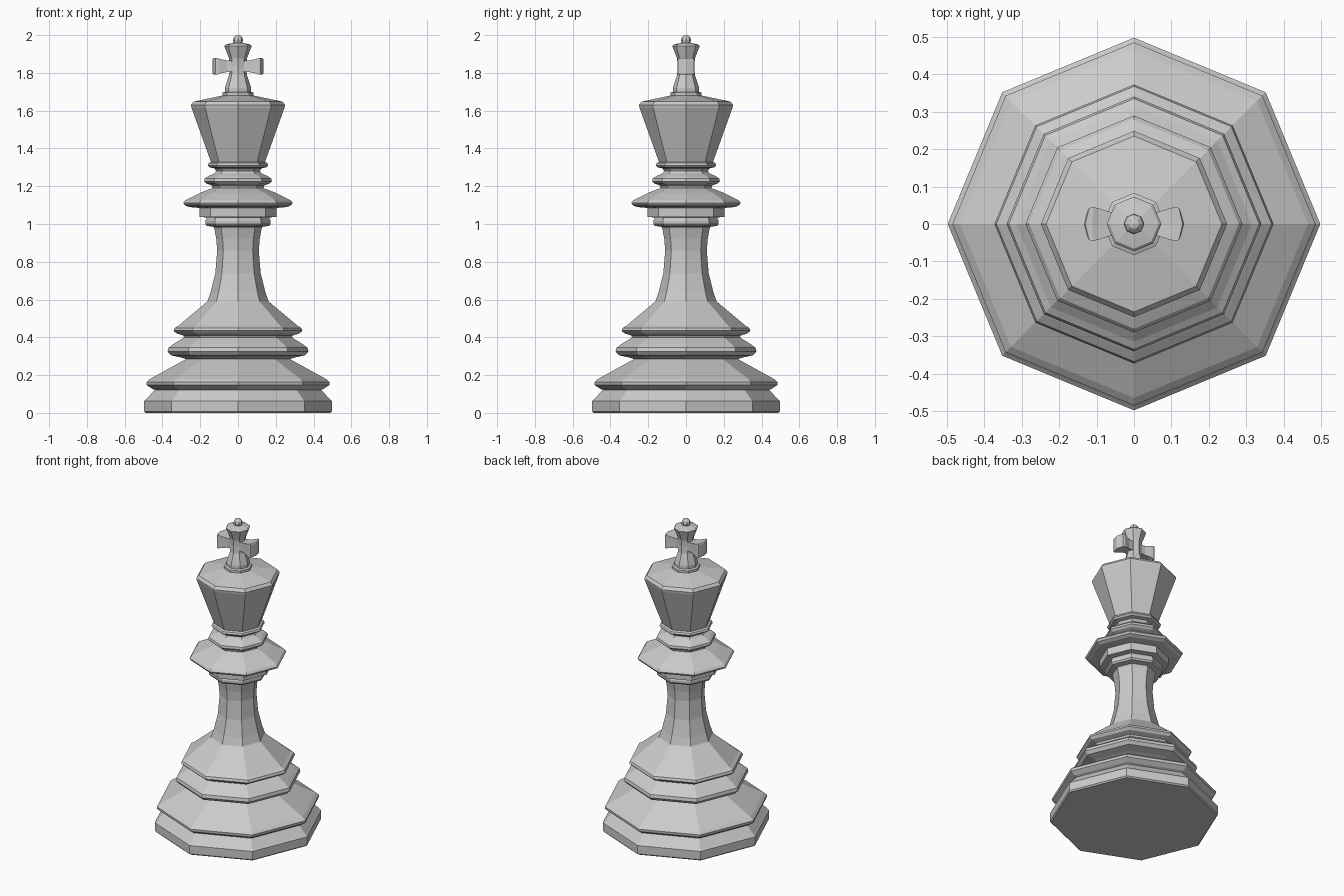
import bpy, bmesh, math

if "Cube" in bpy.data.objects:
    bpy.data.objects.remove(bpy.data.objects["Cube"])

SIDES = 8


def finish(name, bm):
    bmesh.ops.recalc_face_normals(bm, faces=bm.faces[:])
    mesh = bpy.data.meshes.new(name)
    bm.to_mesh(mesh)
    bm.free()
    obj = bpy.data.objects.new(name, mesh)
    bpy.context.collection.objects.link(obj)
    return obj


def loft(bm, rings, cap_start, cap_end):
    n = len(rings[0])
    for a, b in zip(rings, rings[1:]):
        for i in range(n):
            j = (i + 1) % n
            bm.faces.new((a[i], a[j], b[j], b[i]))
    if cap_start:
        bm.faces.new(rings[0][::-1])
    if cap_end:
        bm.faces.new(rings[-1])


def lathe(name, profile, bottom=False, top=False):
    """Eight-sided turning with corners on the x and y axes; profile is (radius, z)."""
    bm = bmesh.new()
    angles = [2 * math.pi * i / SIDES for i in range(SIDES)]
    rings = [[bm.verts.new((r * math.cos(a), r * math.sin(a), z)) for a in angles]
             for r, z in profile]
    loft(bm, rings, bottom, top)
    return finish(name, bm)


# Stepped foot; neighbouring parts share their end rings, so joins stay open
lathe("base", [(.49, 0), (.498, .008), (.498, .062), (.49, .069),
               (.44, .122), (.455, .128), (.483, .147), (.485, .163), (.465, .18),
               (.275, .285), (.30, .293), (.355, .305), (.373, .325), (.368, .345),
               (.345, .362), (.285, .40), (.29, .41), (.325, .42), (.341, .435),
               (.335, .45), (.315, .462)], bottom=True)

# Waisted stem
lathe("stem", [(.315, .462), (.162, .59), (.145, .64), (.12, .74),
               (.11, .86), (.115, .92), (.125, .975)])

# Collar: step rings, wide disc and two small rings
lathe("collar", [(.125, .975), (.13, .985), (.165, .99), (.173, 1.0), (.173, 1.015),
                 (.165, 1.035), (.205, 1.037), (.205, 1.085), (.26, 1.09),
                 (.283, 1.10), (.29, 1.112), (.28, 1.125), (.20, 1.165),
                 (.135, 1.19), (.14, 1.205), (.165, 1.213), (.179, 1.225),
                 (.176, 1.24), (.16, 1.252), (.125, 1.268), (.115, 1.28),
                 (.125, 1.295), (.15, 1.30), (.16, 1.31), (.155, 1.322), (.143, 1.328)])

# Flared head with shallow roof
lathe("head", [(.143, 1.328), (.246, 1.615), (.249, 1.63), (.235, 1.648), (.083, 1.68)])

# Upright of the finial
lathe("finial_post", [(.083, 1.68), (.083, 1.695), (.07, 1.70), (.07, 1.72),
                      (.062, 1.745), (.047, 1.79), (.044, 1.835), (.047, 1.875),
                      (.066, 1.925), (.073, 1.943), (.066, 1.95), (.02, 1.96)], top=True)

# Flared side arms with slightly bulged ends: stations are (x, half depth, half height, bulge)
for name, side in (("finial_arm_right", 1), ("finial_arm_left", -1)):
    bm = bmesh.new()
    rings = []
    for x, hy, hz, bulge in ((.02, .030, .028, 0), (.06, .031, .031, 0), (.095, .042, .038, 0),
                             (.108, .045, .044, .004), (.12, .043, .044, .010),
                             (.124, .036, .038, .010)):
        section = ((-hy, -hz), (0, -hz), (hy, -hz), (hy, hz), (0, hz), (-hy, hz))
        rings.append([bm.verts.new((side * (x + (bulge if y == 0 else 0)), y, 1.835 + z))
                      for y, z in section])
    loft(bm, rings, True, False)
    e = rings[-1]
    bm.faces.new((e[0], e[1], e[4], e[5]))
    bm.faces.new((e[1], e[2], e[3], e[4]))
    finish(name, bm)

# Small ball on top
bm = bmesh.new()
bmesh.ops.create_uvsphere(bm, u_segments=SIDES, v_segments=6, radius=.027)
bmesh.ops.translate(bm, verts=bm.verts[:], vec=(0, 0, 1.973))
finish("top_ball", bm)
